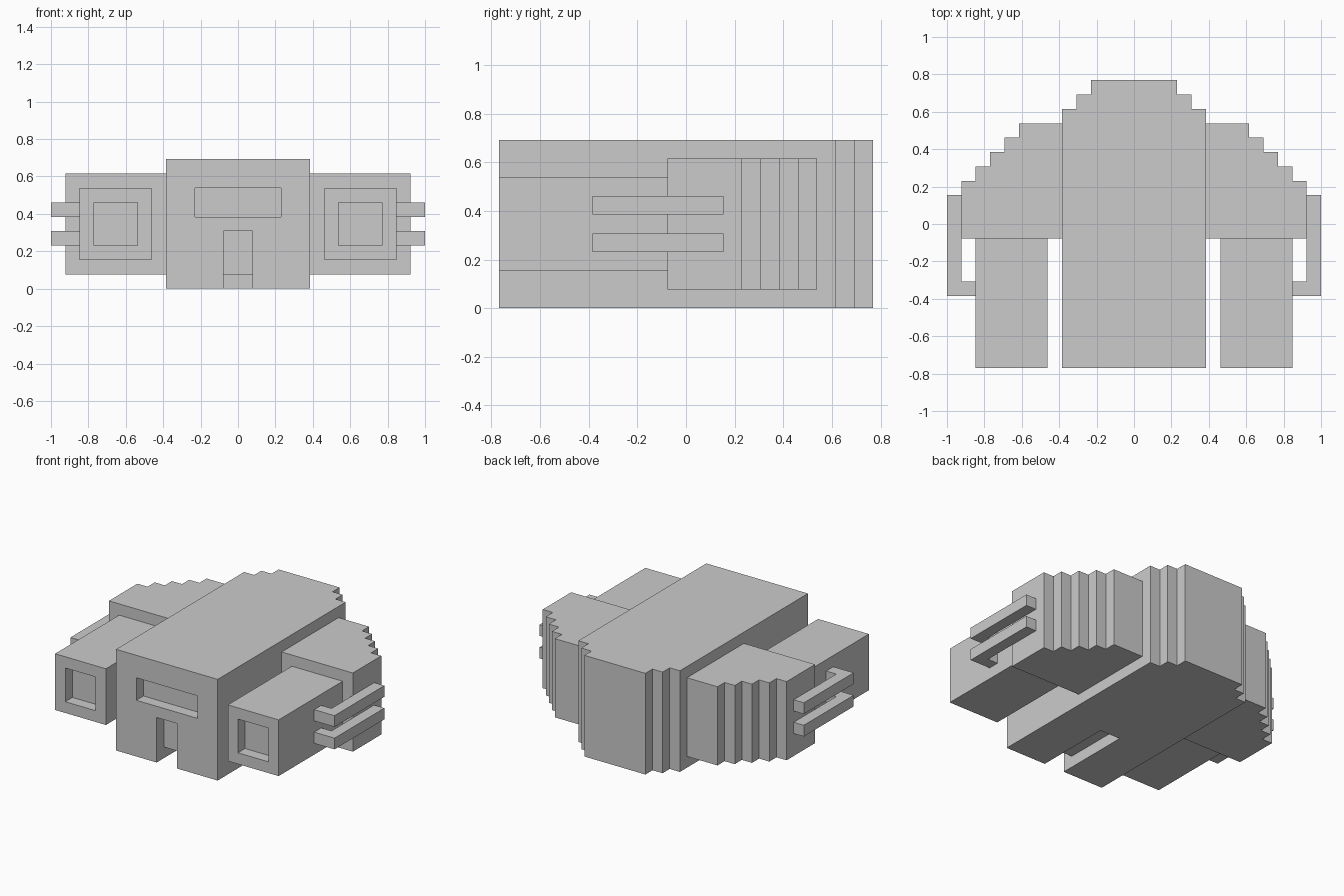
import bpy, bmesh
from mathutils import Vector

if "Cube" in bpy.data.objects:
    bpy.data.objects.remove(bpy.data.objects["Cube"])

U = 1 / 13  # one block; all sizes below are in blocks


def prism(name, pts, place, lo, hi):
    """Extrude a 2D outline from lo to hi; place(a, b, h) maps to xyz."""
    bm = bmesh.new()
    vs = [bm.verts.new(Vector(place(a, b, lo)) * U) for a, b in pts]
    face = bm.faces.new(vs)
    ext = bmesh.ops.extrude_face_region(bm, geom=[face])
    step = Vector(place(0, 0, hi)) - Vector(place(0, 0, lo))
    moved = [v for v in ext["geom"] if isinstance(v, bmesh.types.BMVert)]
    bmesh.ops.translate(bm, verts=moved, vec=step * U)
    bmesh.ops.recalc_face_normals(bm, faces=bm.faces)
    me = bpy.data.meshes.new(name)
    bm.to_mesh(me)
    bm.free()
    ob = bpy.data.objects.new(name, me)
    bpy.context.collection.objects.link(ob)
    return ob


def flat(a, b, h):
    return (a, b, h)


def side(a, b, h):
    return (h, a, b)


def box(name, x0, x1, y0, y1, z0, z1):
    return prism(name, [(x0, y0), (x1, y0), (x1, y1), (x0, y1)], flat, z0, z1)


def cut(ob, cutters):
    for c in cutters:
        c.hide_render = True
        m = ob.modifiers.new("cut", "BOOLEAN")
        m.operation, m.solver, m.object = "DIFFERENCE", "EXACT", c
    bpy.context.view_layer.update()
    dg = bpy.context.evaluated_depsgraph_get()
    me = bpy.data.meshes.new_from_object(ob.evaluated_get(dg))
    ob.modifiers.clear()
    ob.data = me
    for c in cutters:
        bpy.data.objects.remove(c)


# Central hull with stepped rear
half = [(5, -10), (5, 8), (4, 8), (4, 9), (3, 9), (3, 10)]
hull = prism("hull", half + [(-x, y) for x, y in reversed(half)], flat, 0, 9)

# Window slot, doorway and the floor groove running back under the hull
slot = box("window_cutter", -3, 3, -11, -9, 5, 7)
door = prism("door_cutter", [(-11, -1), (-3, -1), (-3, 1), (-9, 1), (-9, 4), (-11, 4)],
             side, -1, 1)
cut(hull, [slot, door])

# Stepped outline of a side wing
wing = [(5, -1), (12, -1), (12, 3)]
for i in range(4):
    wing += [(11 - i, 3 + i), (11 - i, 4 + i)]
wing += [(8, 7), (5, 7)]
wing = list(dict.fromkeys(wing))

for s, tag in ((1, "right"), (-1, "left")):
    prism("wing_" + tag, [(s * x, y) for x, y in wing], flat, 1, 8)

    # Forward pod with a shallow square recess
    pod = box("pod_" + tag, s * 6, s * 11, -10, -1, 2, 7)
    cut(pod, [box("recess_cutter", s * 7, s * 10, -11, -9, 3, 6)])

    # Two L-shaped rails joining pod and wing
    rail = [(11, -5), (13, -5), (13, 2), (12, 2), (12, -4), (11, -4)]
    for z, level in ((3, "lower"), (5, "upper")):
        prism(f"rail_{level}_{tag}", [(s * x, y) for x, y in rail], flat, z, z + 1)
